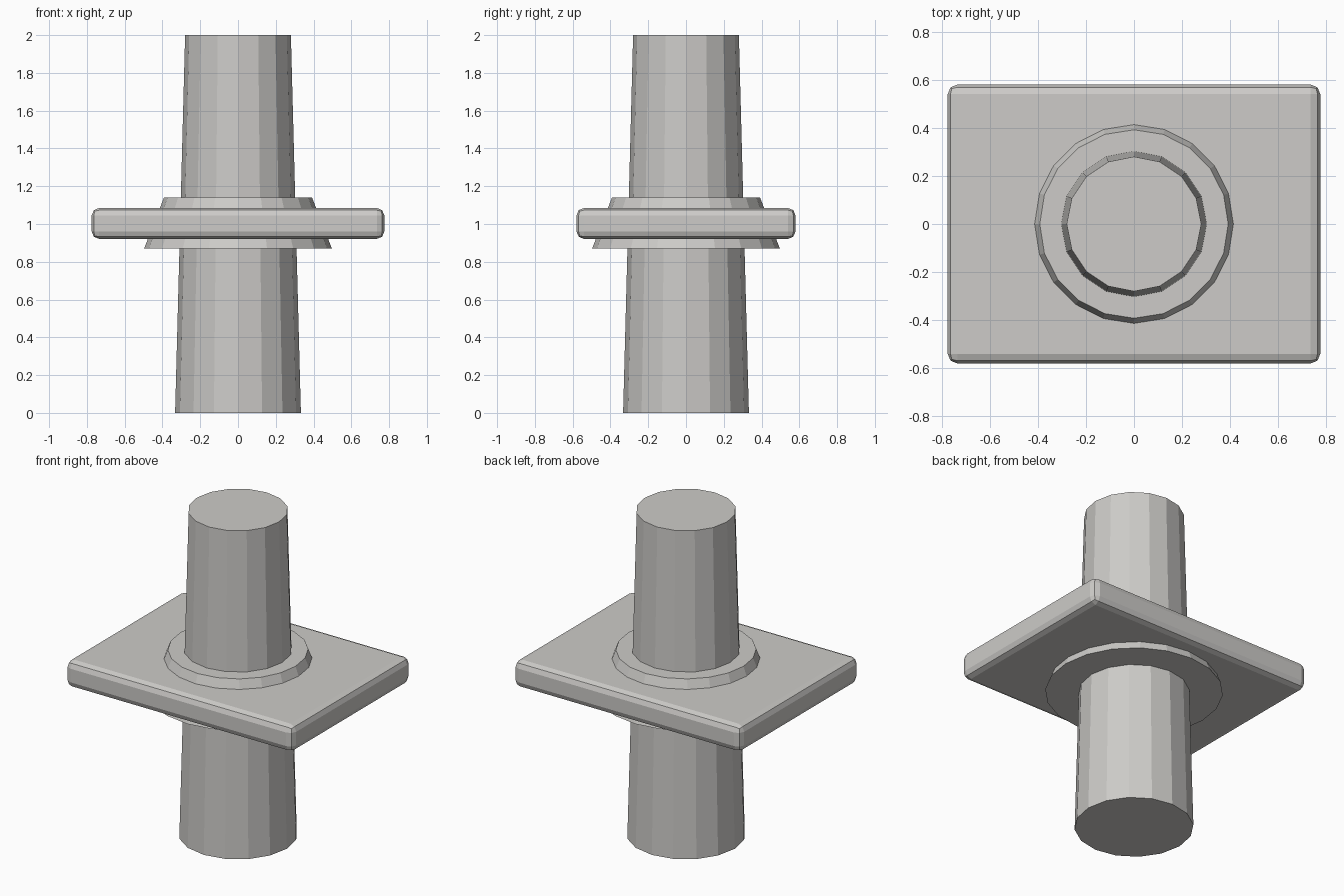
import bpy

if "Cube" in bpy.data.objects:
    bpy.data.objects.remove(bpy.data.objects["Cube"], do_unlink=True)

# Single warm grey material
grey = bpy.data.materials.new("warm_grey")
grey.use_nodes = True
color = (0.61, 0.60, 0.58, 1.0)
grey.diffuse_color = color
grey.node_tree.nodes["Principled BSDF"].inputs["Base Color"].default_value = color


def tapered(name, sides, bottom_radius, top_radius, z0, z1):
    bpy.ops.mesh.primitive_cone_add(vertices=sides, radius1=bottom_radius,
                                    radius2=top_radius, depth=z1 - z0,
                                    location=(0, 0, (z0 + z1) / 2))
    part = bpy.context.object
    part.name = name
    part.data.materials.append(grey)
    return part


# Tapered column and the flared collar around its middle
tapered("column", 16, 0.333, 0.28, 0, 2)
tapered("collar", 20, 0.497, 0.392, 0.87, 1.14)

# Rectangular plate with rounded edges
bpy.ops.mesh.primitive_cube_add(size=1, location=(0, 0, 1.003))
plate = bpy.context.object
plate.name = "plate"
plate.scale = (1.55, 1.16, 0.164)
bpy.ops.object.transform_apply(location=False, rotation=False, scale=True)
plate.data.materials.append(grey)
bevel = plate.modifiers.new("rounded_edges", "BEVEL")
bevel.width = 0.04
bevel.segments = 2
